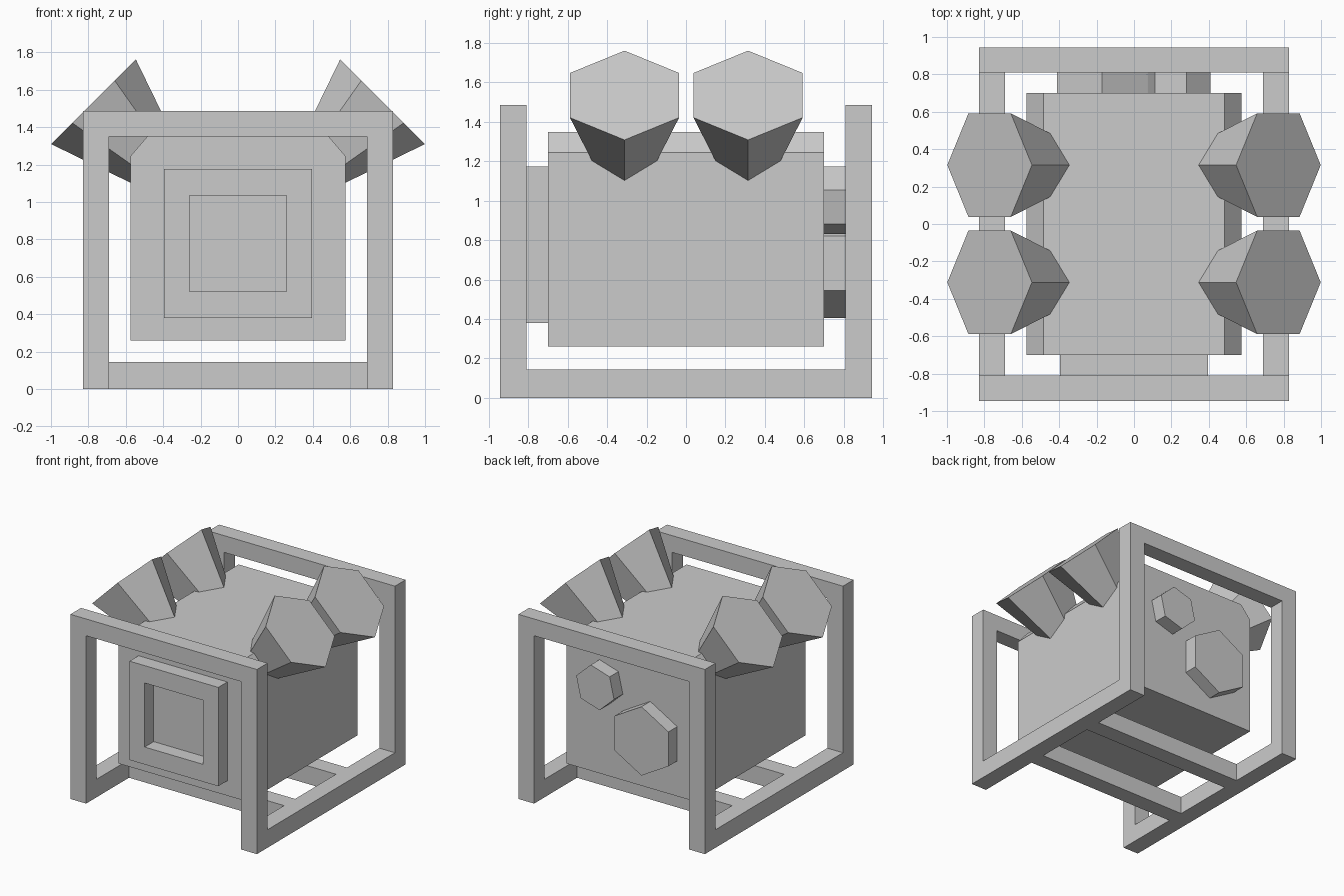
import bpy, bmesh
from math import sin, cos, radians
from mathutils import Vector, Matrix

if "Cube" in bpy.data.objects:
    bpy.data.objects.remove(bpy.data.objects["Cube"])


def loft(name, ring_a, ring_b, tunnel=False):
    """Join two matching rings of points; cap both ends unless it is a tunnel wall."""
    bm = bmesh.new()
    a = [bm.verts.new(p) for p in ring_a]
    b = [bm.verts.new(p) for p in ring_b]
    n = len(a)
    for i in range(n):
        j = (i + 1) % n
        bm.faces.new((a[i], a[j], b[j], b[i]))
    bm.faces.new(a)
    bm.faces.new(b)
    bmesh.ops.recalc_face_normals(bm, faces=bm.faces)
    mesh = bpy.data.meshes.new(name)
    bm.to_mesh(mesh)
    bm.free()
    obj = bpy.data.objects.new(name, mesh)
    bpy.context.collection.objects.link(obj)
    return obj


def prism(name, profile, y0, y1):
    """Extrude an (x, z) profile along y."""
    return loft(name, [(x, y0, z) for x, z in profile], [(x, y1, z) for x, z in profile])


def box(name, x0, x1, y0, y1, z0, z1):
    return prism(name, [(x0, z0), (x1, z0), (x1, z1), (x0, z1)], y0, y1)


def hexagon(cx, cy, r, start):
    return [(cx + r * cos(radians(start + 60 * i)), cy + r * sin(radians(start + 60 * i)))
            for i in range(6)]


X, XI, Y, YI, TOP, BAR = 0.83, 0.69, 0.945, 0.81, 1.485, 0.145

# Front and back portal frames
portal = [(-X, 0), (-XI, 0), (-XI, TOP - 0.135), (XI, TOP - 0.135),
          (XI, 0), (X, 0), (X, TOP), (-X, TOP)]
prism("front_frame", portal, -Y, -YI)
prism("back_frame", portal, YI, Y)

# Bottom rails and crossbars
box("left_rail", -X, -XI, -YI, YI, 0, BAR)
box("right_rail", XI, X, -YI, YI, 0, BAR)
box("front_crossbar", -XI, XI, -0.40, -0.26, 0, BAR)
box("back_crossbar", -XI, XI, 0.26, 0.40, 0, BAR)

# Main body with chamfered top corners
prism("body", [(-0.575, 0.26), (0.575, 0.26), (0.575, 1.245), (0.485, 1.35),
               (-0.485, 1.35), (-0.575, 1.245)], -0.70, 0.70)

# Square window surround on the front
box("window_left", -0.395, -0.26, -0.815, -0.70, 0.38, 1.175)
box("window_right", 0.26, 0.395, -0.815, -0.70, 0.38, 1.175)
box("window_bottom", -0.26, 0.26, -0.815, -0.70, 0.38, 0.52)
box("window_top", -0.26, 0.26, -0.815, -0.70, 1.035, 1.175)

# Hexagonal caps on the back
prism("large_back_cap", hexagon(-0.172, 0.682, 0.277, 90), 0.70, 0.812)
prism("small_back_cap", hexagon(0.24, 1.003, 0.176, 77), 0.70, 0.812)

# Four tapered hexagonal nozzles leaning out of the upper edges
for side, sx in (("left", -1), ("right", 1)):
    for end, y in (("front", -0.312), ("back", 0.315)):
        turn = Matrix.Rotation(radians(45 * sx), 4, 'Y')
        face = Vector((0.772 * sx, y, 1.535))
        outer = [face + turn @ Vector((u, v, 0)) for u, v in hexagon(0, 0, 0.32, 0)]
        inner = [face + turn @ Vector((u, v, -0.53)) for u, v in hexagon(0, 0, 0.137, 0)]
        loft(f"{end}_{side}_nozzle", inner, outer)
